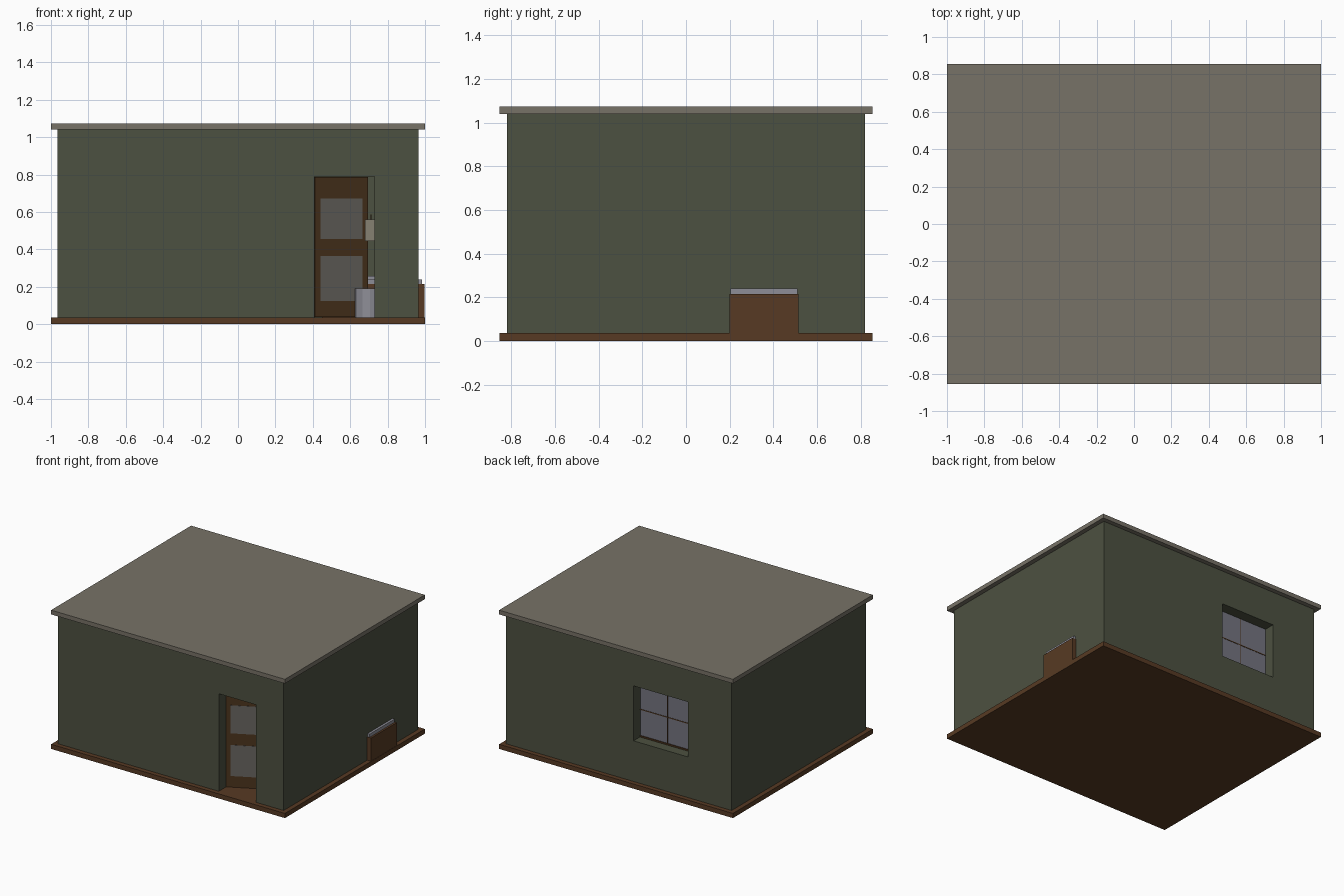
import bpy, bmesh, math
from mathutils import Matrix

if "Cube" in bpy.data.objects:
    bpy.data.objects.remove(bpy.data.objects["Cube"])

def mat(name, r, g, b):
    m = bpy.data.materials.new(name)
    m.diffuse_color = (r, g, b, 1)
    m.use_nodes = True
    m.node_tree.nodes["Principled BSDF"].inputs["Base Color"].default_value = m.diffuse_color
    return m

GREEN = mat("sage wall", 0.073, 0.082, 0.052)
STONE = mat("ceiling stone", 0.185, 0.168, 0.135)
BROWN = mat("floor wood", 0.095, 0.042, 0.017)
DOORWOOD = mat("door wood", 0.070, 0.033, 0.012)
GLASS = mat("window glass", 0.175, 0.175, 0.215)
PANEL = mat("door glass", 0.135, 0.125, 0.113)
LINEN = mat("linen", 0.27, 0.27, 0.31)
BEIGE = mat("beige cloth", 0.24, 0.22, 0.17)

def finish(name, bm, m):
    me = bpy.data.meshes.new(name)
    bm.to_mesh(me)
    bm.free()
    me.materials.append(m)
    ob = bpy.data.objects.new(name, me)
    bpy.context.collection.objects.link(ob)
    return ob

def box(name, x0, x1, y0, y1, z0, z1, m, matrix=None):
    bm = bmesh.new()
    bmesh.ops.create_cube(bm, size=1)
    for v in bm.verts:
        v.co = (x0 if v.co.x < 0 else x1, y0 if v.co.y < 0 else y1, z0 if v.co.z < 0 else z1)
    ob = finish(name, bm, m)
    if matrix:
        ob.matrix_world = matrix
    return ob

W = 0.085                       # wall thickness
IN_X, IN_Y = 0.965 - W, 0.82 - W

# floor and ceiling slabs
box("floor", -1, 1, -0.855, 0.855, 0, 0.036, BROWN)
box("ceiling", -1, 1, -0.855, 0.855, 1.04, 1.073, STONE)

# walls: hollow shell with door and window openings
walls = box("walls", -0.965, 0.965, -0.82, 0.82, 0.036, 1.04, GREEN)
cutters = [
    box("room_cutter", -IN_X, IN_X, -IN_Y, IN_Y, -0.2, 1.3, GREEN),
    box("door_cutter", 0.41, 0.73, -1, -0.6, -0.1, 0.79, GREEN),
    box("window_cutter", -0.59, -0.125, 0.6, 1, 0.35, 0.775, GREEN),
]
bpy.context.view_layer.objects.active = walls
for c in cutters:
    mod = walls.modifiers.new("cut", 'BOOLEAN')
    mod.operation, mod.solver, mod.object = 'DIFFERENCE', 'EXACT', c
    bpy.ops.object.modifier_apply(modifier=mod.name)
for c in cutters:
    bpy.data.objects.remove(c)

# window: pane with a thin wooden cross and sill bar
box("window_pane", -0.59, -0.125, 0.722, 0.737, 0.35, 0.775, GLASS)
box("window_bar_vertical", -0.361, -0.354, 0.72, 0.739, 0.35, 0.775, DOORWOOD)
box("window_bar_horizontal", -0.59, -0.125, 0.72, 0.739, 0.559, 0.566, DOORWOOD)
box("window_bottom_rail", -0.59, -0.125, 0.715, 0.742, 0.35, 0.362, DOORWOOD)

# door: ajar leaf hinged at the left jamb, two glazed panels
hinge = Matrix.Translation((0.411, -0.735, 0)) @ Matrix.Rotation(math.radians(27), 4, 'Z')
box("door_leaf", 0, 0.32, 0, 0.025, 0.038, 0.787, DOORWOOD, hinge)
for i, (z0, z1) in enumerate([(0.125, 0.365), (0.455, 0.672)]):
    box(f"door_panel_{i + 1}", 0.034, 0.285, -0.002, 0.027, z0, z1, PANEL, hinge)

# faceted bin just inside the doorway
bm = bmesh.new()
bmesh.ops.create_cone(bm, cap_ends=True, segments=12, radius1=0.08, radius2=0.08, depth=0.154,
                      matrix=Matrix.Translation((0.705, -0.65, 0.113)))
finish("bin", bm, LINEN)

# bag hanging by the door edge
box("hanging_bag", 0.68, 0.75, -0.68, -0.64, 0.445, 0.56, BEIGE)
box("bag_hook", 0.708, 0.714, -0.663, -0.657, 0.56, 0.585, DOORWOOD)

# bed whose foot end pokes through the right wall
box("bed_frame", 0.45, 0.998, 0.2, 0.515, 0.036, 0.215, BROWN)
box("mattress", 0.46, 0.983, 0.205, 0.51, 0.215, 0.24, LINEN)
box("pillow", 0.6, 0.75, 0.22, 0.495, 0.24, 0.258, LINEN)
